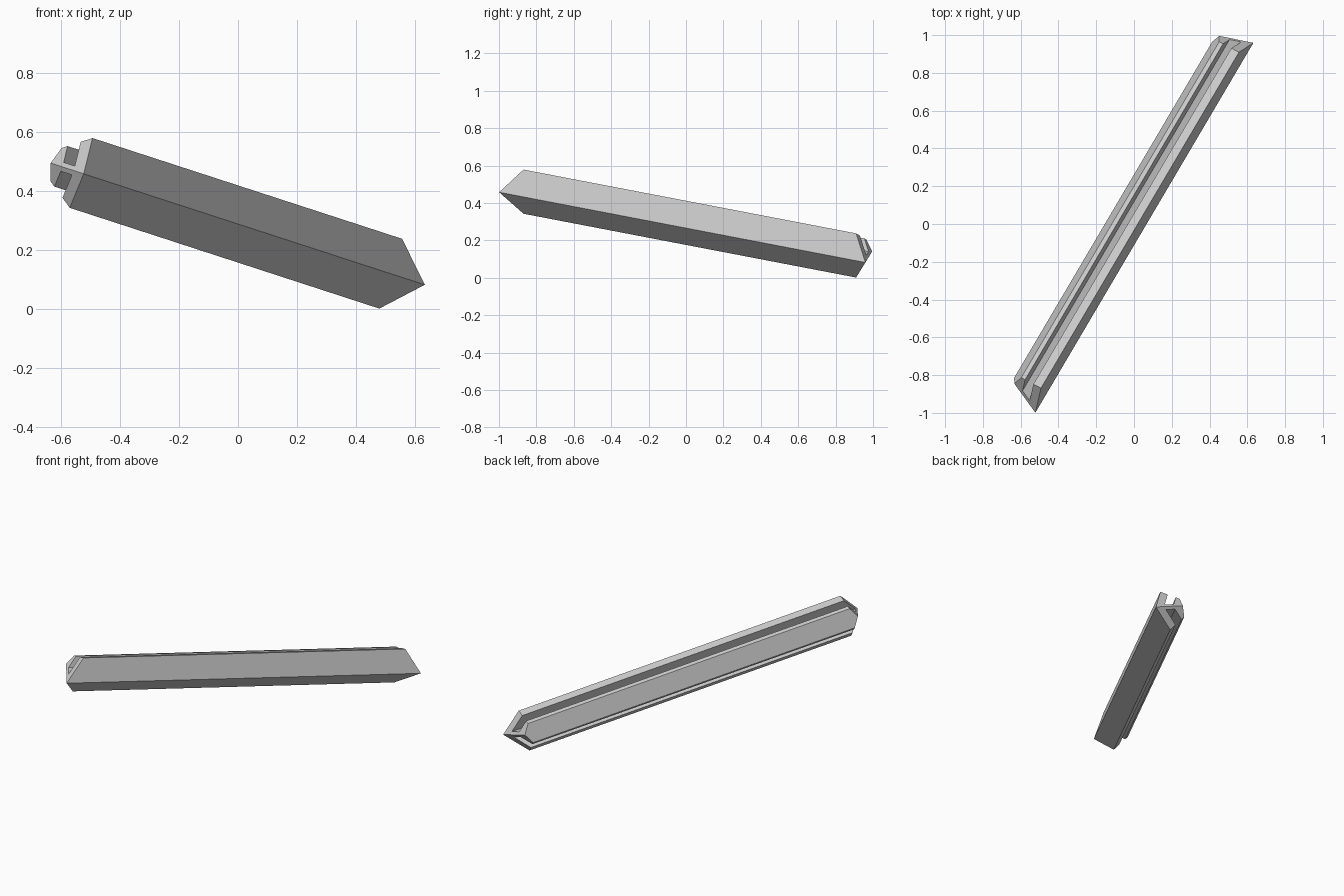
import bpy, bmesh, math
from mathutils import Vector

cube = bpy.data.objects.get("Cube")
if cube:
    bpy.data.objects.remove(cube, do_unlink=True)

# Main proportions of the strut
HALF_LENGTH = 1.152
FLANGE = 0.146                 # width of each outer face
LIP, SLOT, INNER = 0.047, 0.099, 0.123   # depths of the panel slot layers
WEB = 0.016                    # half thickness of the centre web
HALF_ANGLE = math.radians(58.28)
MITRE = 1 / math.tan(math.radians(54))

# Strut frame: along its length, across it, and inward from the ridge
along = Vector((0.501, 0.850, -0.163)).normalized()
side = Vector((along.y, -along.x, 0)).normalized()
rise = side.cross(along).normalized()
if rise.z < 0:
    rise.negate()
inward = (rise * 0.268 - side * 0.963).normalized()
across = (rise * 0.963 + side * 0.268).normalized()
centre = Vector((0.055, -0.02, 0.27))
sin_a, cos_a = math.sin(HALF_ANGLE), math.cos(HALF_ANGLE)


def web_q(depth):
    """Distance along the flange at which the web surface is met."""
    return (WEB + cos_a * depth) / sin_a


# Half section as (distance along flange, depth below flange)
apex_depth = cos_a * FLANGE + sin_a * INNER
half = [(0, 0), (FLANGE, 0), (FLANGE, LIP), (web_q(LIP), LIP),
        (web_q(SLOT), SLOT), (FLANGE, SLOT), (FLANGE, INNER),
        (cos_a * apex_depth, sin_a * apex_depth)]


def place(q, depth, mirror, end):
    t = (sin_a * q - cos_a * depth) * mirror
    b = cos_a * q + sin_a * depth
    s = (HALF_LENGTH - MITRE * q) * end
    return centre + along * s + across * t + inward * b


bm = bmesh.new()
for mirror in (1, -1):
    near, far = ([bm.verts.new(place(q, d, mirror, end)) for q, d in half]
                 for end in (-1, 1))
    # Mitred end caps and the long walls between them
    bm.faces.new(near)
    bm.faces.new(far)
    for i in range(len(half) - 1):
        bm.faces.new((near[i], near[i + 1], far[i + 1], far[i]))
bmesh.ops.remove_doubles(bm, verts=bm.verts, dist=0.0005)

# Merge the flat inner face into one
flat = [e for e in bm.edges if len(e.link_faces) == 2
        and e.calc_length() > HALF_LENGTH and e.calc_face_angle() < 0.02]
bmesh.ops.dissolve_edges(bm, edges=flat, use_verts=False)
bmesh.ops.recalc_face_normals(bm, faces=bm.faces)

mesh = bpy.data.meshes.new("mitred_strut")
bm.to_mesh(mesh)
bm.free()
strut = bpy.data.objects.new("mitred_strut", mesh)
bpy.context.collection.objects.link(strut)

# Plain grey finish
grey = bpy.data.materials.new("light_grey")
grey.use_nodes = True
colour = (0.6, 0.6, 0.6, 1)
grey.diffuse_color = colour
grey.node_tree.nodes["Principled BSDF"].inputs["Base Color"].default_value = colour
mesh.materials.append(grey)
